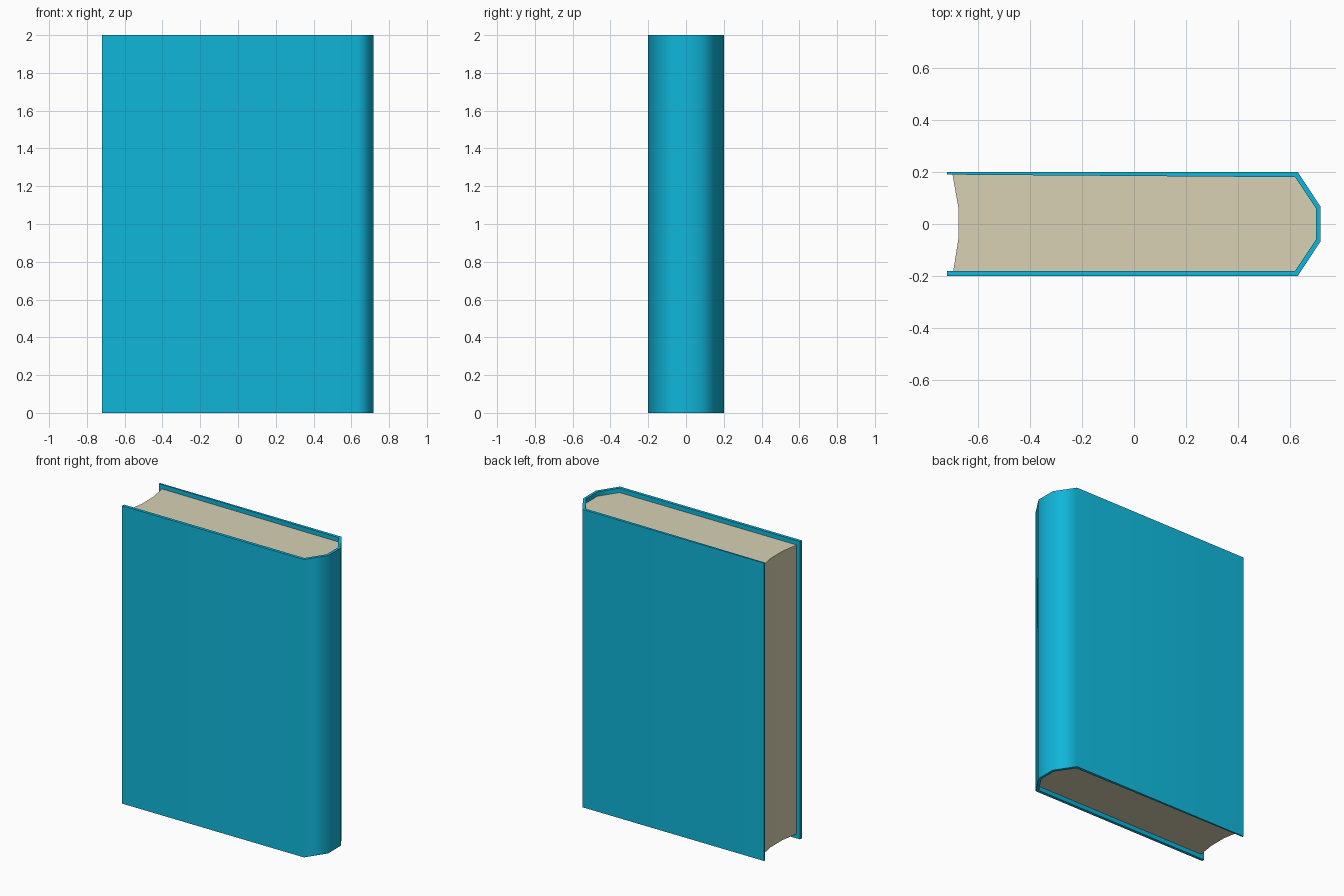
import bpy, bmesh, math

if "Cube" in bpy.data.objects:
    bpy.data.objects.remove(bpy.data.objects["Cube"])


def material(name, rgb):
    m = bpy.data.materials.new(name)
    m.diffuse_color = (*rgb, 1)
    m.use_nodes = True
    m.node_tree.nodes["Principled BSDF"].inputs["Base Color"].default_value = m.diffuse_color
    return m


def prism(name, outline, z0, z1, mat):
    """Extrude a flat outline upwards, shade smooth round the curved sides."""
    bm = bmesh.new()
    face = bm.faces.new([bm.verts.new((x, y, z0)) for x, y in outline])
    top = bmesh.ops.extrude_face_region(bm, geom=[face], use_keep_orig=True)["geom"]
    verts = [g for g in top if isinstance(g, bmesh.types.BMVert)]
    bmesh.ops.translate(bm, verts=verts, vec=(0, 0, z1 - z0))
    bmesh.ops.recalc_face_normals(bm, faces=bm.faces)
    mesh = bpy.data.meshes.new(name)
    bm.to_mesh(mesh)
    bm.free()
    mesh.materials.append(mat)
    ob = bpy.data.objects.new(name, mesh)
    bpy.context.collection.objects.link(ob)
    bpy.ops.object.select_all(action='DESELECT')
    ob.select_set(True)
    bpy.context.view_layer.objects.active = ob
    bpy.ops.object.shade_smooth_by_angle(angle=math.radians(65))
    wn = ob.modifiers.new("flat_boards", 'WEIGHTED_NORMAL')
    wn.keep_sharp = True
    return ob


teal = material("teal cover", (0.005, 0.47, 0.70))
cream = material("cream paper", (0.68, 0.64, 0.45))

# Cover: front board, angled spine and back board in one wrap
outer = [(-0.72, -0.2), (0.63, -0.2), (0.717, -0.068),
         (0.717, 0.068), (0.63, 0.2), (-0.72, 0.2)]
spine_inside = [(0.62, -0.18), (0.70, -0.06), (0.70, 0.06), (0.62, 0.18)]
inner = [(-0.72, -0.18)] + spine_inside + [(-0.72, 0.19)]
prism("cover", outer + inner[::-1], 0, 2, teal)

# Page block: fills the cover, with a hollow fore edge
fore_edge = [(-0.698, 0.19), (-0.676, 0.065), (-0.676, -0.06), (-0.695, -0.18)]
prism("pages", fore_edge + spine_inside, 0.03, 1.97, cream)
